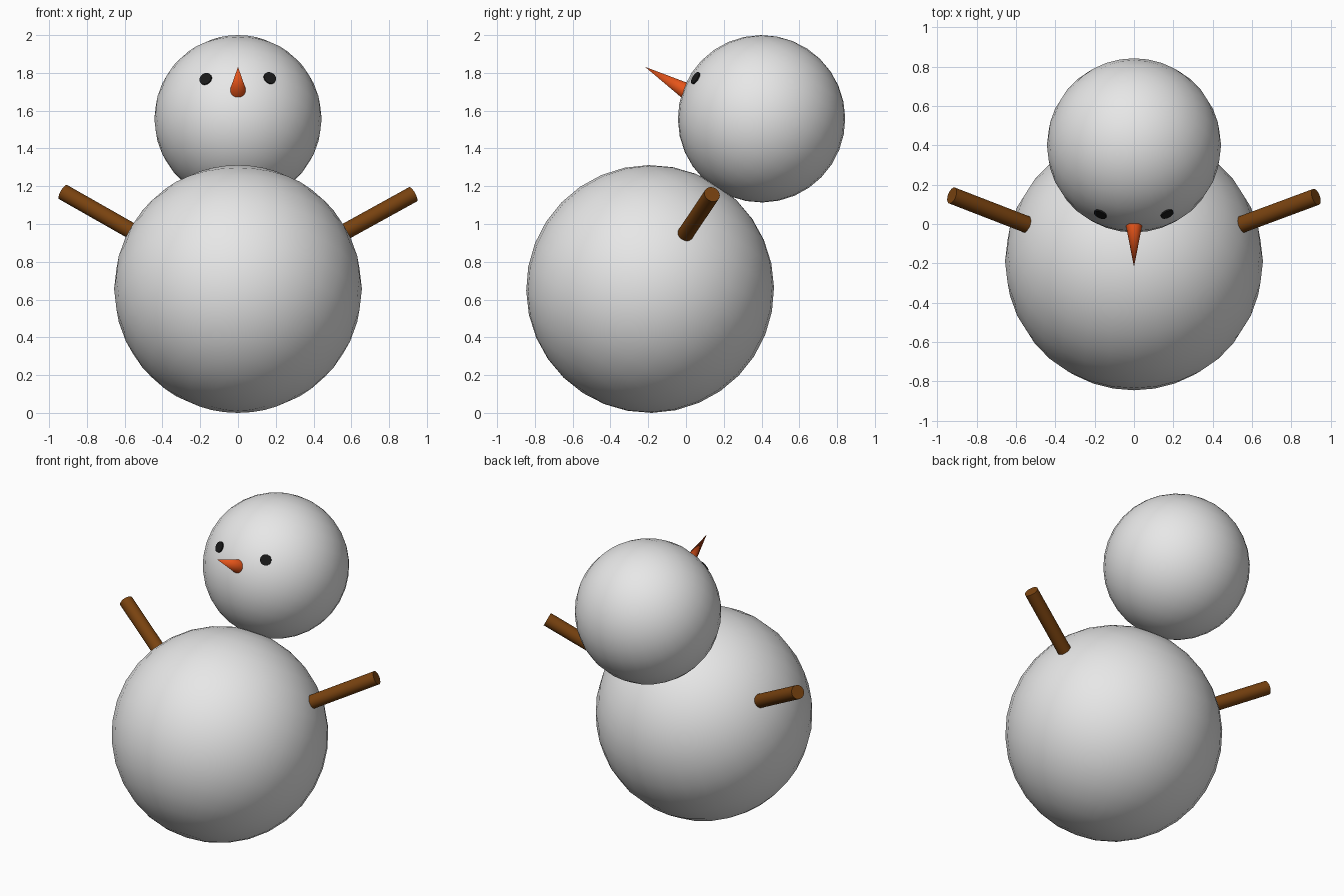
import bpy
import math
from mathutils import Vector

if "Cube" in bpy.data.objects:
    bpy.data.objects.remove(bpy.data.objects["Cube"])

LEAN = math.radians(-33)
HEAD_C, HEAD_R = Vector((0, 0.40, 1.557)), 0.443
BODY_C, BODY_R = Vector((0, -0.19, 0.656)), 0.656


def material(name, r, g, b):
    m = bpy.data.materials.new(name)
    m.diffuse_color = (r, g, b, 1)
    m.use_nodes = True
    m.node_tree.nodes["Principled BSDF"].inputs["Base Color"].default_value = m.diffuse_color
    return m


SNOW = material("snow", 0.8, 0.8, 0.8)
ORANGE = material("carrot orange", 0.8, 0.09, 0.01)
BROWN = material("wood brown", 0.19, 0.055, 0.005)
BLACK = material("coal black", 0.01, 0.01, 0.01)


def finish(name, mat):
    ob = bpy.context.object
    ob.name = name
    ob.data.materials.append(mat)
    bpy.ops.object.shade_smooth_by_angle(angle=math.radians(35))
    return ob


def ball(name, centre, radius):
    bpy.ops.mesh.primitive_uv_sphere_add(segments=32, ring_count=16, radius=radius,
                                         location=centre, rotation=(LEAN, 0, 0))
    return finish(name, SNOW)


def rod(name, start, end, r1, r2, mat):
    """Tapered round bar between two points."""
    a, b = Vector(start), Vector(end)
    bpy.ops.mesh.primitive_cone_add(vertices=32, radius1=r1, radius2=r2,
                                    depth=(b - a).length, location=(a + b) / 2,
                                    rotation=(b - a).to_track_quat('Z', 'Y').to_euler())
    return finish(name, mat)


# Snowballs: the figure leans back
ball("body", BODY_C, BODY_R)
ball("head", HEAD_C, HEAD_R)

# Carrot nose, pointing forward and up
rod("nose", (0, 0.025, 1.69), (0, -0.217, 1.832), 0.048, 0.0, ORANGE)

# Coal eyes: thin discs lying on the head
for side, x, z in (("left", -0.171, 1.768), ("right", 0.169, 1.773)):
    n = (Vector((x, 0.05, z)) - HEAD_C).normalized()
    rod(side + "_eye", HEAD_C + n * (HEAD_R - 0.003), HEAD_C + n * (HEAD_R + 0.005),
        0.034, 0.034, BLACK)

# Stick arms, sunk into the body
rod("left_arm", (-0.50, -0.02, 0.927), (-0.926, 0.145, 1.169), 0.043, 0.043, BROWN)
rod("right_arm", (0.50, -0.02, 0.922), (0.926, 0.138, 1.157), 0.043, 0.043, BROWN)
